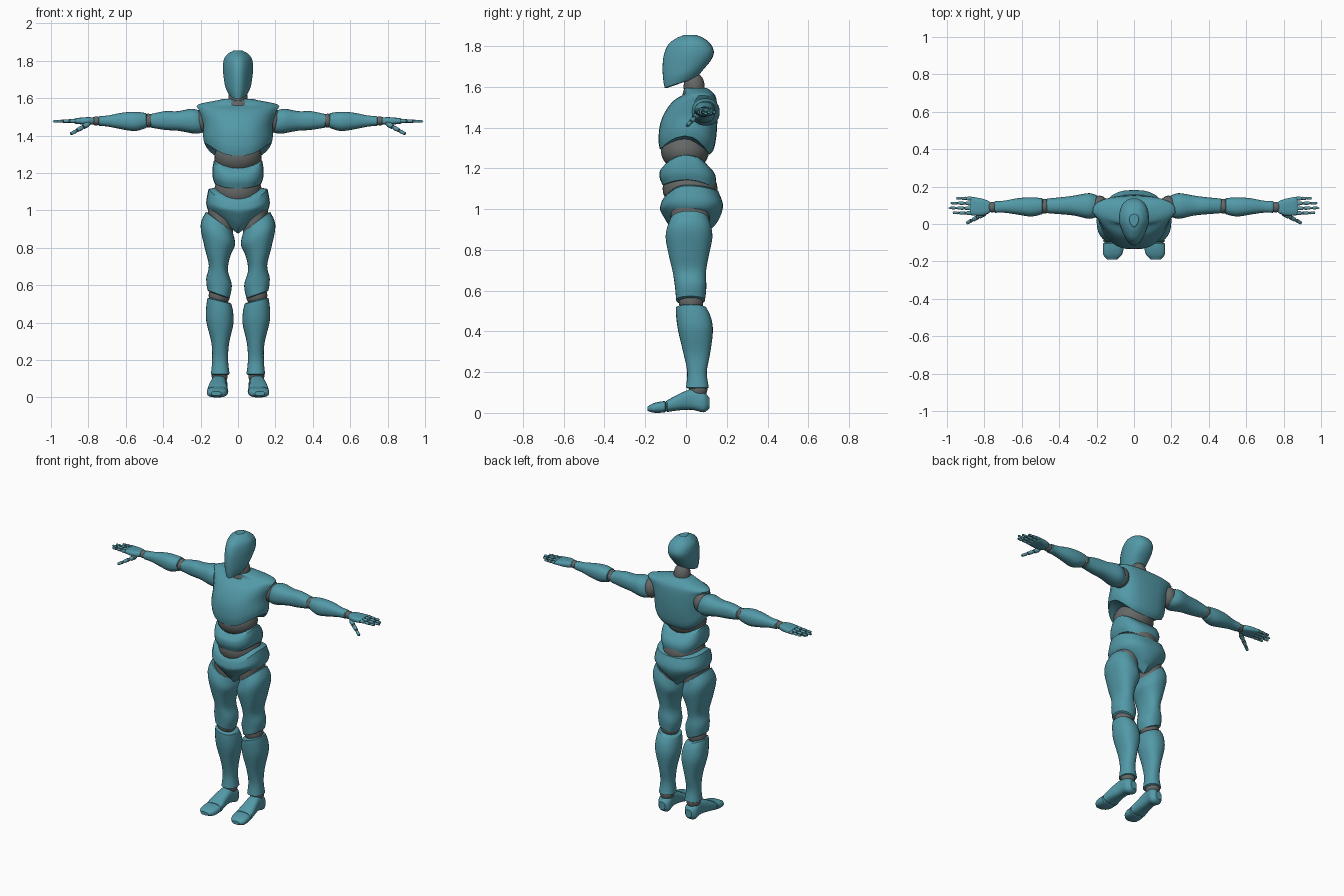
import bpy
import bmesh
from math import cos, sin, pi, copysign, radians
from mathutils import Vector

default_cube = bpy.data.objects.get("Cube")
if default_cube:
    bpy.data.objects.remove(default_cube, do_unlink=True)


def make_material(name, color):
    material = bpy.data.materials.new(name)
    material.use_nodes = True
    material.diffuse_color = color
    material.node_tree.nodes["Principled BSDF"].inputs["Base Color"].default_value = color
    return material


TEAL = make_material("teal shell", (.085, .32, .39, 1))
GREY = make_material("dark grey joint", (.13, .135, .135, 1))
SIDES = (("left_", 1), ("right_", -1))
# How (across, across, along) maps to x, y, z for each loft direction
PLACE = {
    "x": lambda a, b, t: Vector((t, a, b)),
    "y": lambda a, b, t: Vector((a, t, b)),
    "z": lambda a, b, t: Vector((a, b, t)),
}


def finish(name, bm, material, side=1):
    """Mirror if needed, then turn the mesh into a smooth object."""
    for vert in bm.verts:
        vert.co.x *= side
    bmesh.ops.recalc_face_normals(bm, faces=bm.faces)
    mesh = bpy.data.meshes.new(name)
    bm.to_mesh(mesh)
    bm.free()
    mesh.materials.append(material)
    obj = bpy.data.objects.new(name, mesh)
    bpy.context.collection.objects.link(obj)
    bpy.ops.object.select_all(action="DESELECT")
    obj.select_set(True)
    bpy.context.view_layer.objects.active = obj
    bpy.ops.object.shade_smooth_by_angle(angle=radians(38))
    return obj


def smooth_path(stations, steps=4):
    """Catmull-Rom resampling of the section table."""
    pts = [stations[0], *stations, stations[-1]]
    out = []
    for p, q, r, s in zip(pts, pts[1:], pts[2:], pts[3:]):
        for k in range(steps):
            f = k / steps
            out.append([b + f / 2 * (c - a + f * (2 * a - 5 * b + 4 * c - d + f * (3 * (b - c) + d - a)))
                        for a, b, c, d in zip(p, q, r, s)])
    return out + [list(stations[-1])]


def loft(name, axis, stations, side=1, power=2.3, front=0, low=None, high=None,
         material=TEAL, segments=28):
    """Shell through sections (along, min, max, min, max); low and high bend its rims."""
    bm = bmesh.new()
    sections = smooth_path(stations)
    start, end = sections[0][0], sections[-1][0]
    lip = copysign(.005, end - start)

    # A slightly smaller ring at each end rounds the rim
    def shrunk(section, shift, f=.08):
        t, a, b, c, d = section
        return [t + shift, a + f * (b - a), b - f * (b - a), c + f * (d - c), d - f * (d - c)]

    sections = [shrunk(sections[0], -lip), *sections, shrunk(sections[-1], lip)]
    rings = []
    for t, a0, a1, b0, b1 in sections:
        u = min(1, max(0, (t - start) / (end - start)))
        ring = []
        for k in range(segments):
            angle = 2 * pi * k / segments
            c, s = cos(angle), sin(angle)
            c = copysign(abs(c) ** (2 / power), c)
            s = copysign(abs(s) ** (2 / power), s)
            c *= 1 - front * max(0, -s)
            a = (a0 + a1) / 2 + c * (a1 - a0) / 2
            b = (b0 + b1) / 2 + s * (b1 - b0) / 2
            z = t
            if low:
                z += (1 - u) ** 2 * low(a, b)
            if high:
                z += u ** 2 * high(a, b)
            ring.append(bm.verts.new(PLACE[axis](a, b, z)))
        rings.append(ring)
    for ring, above in zip(rings, rings[1:]):
        for k in range(segments):
            j = (k + 1) % segments
            bm.faces.new((ring[k], ring[j], above[j], above[k]))
    caps = [bm.faces.new(rings[0]), bm.faces.new(rings[-1])]
    bmesh.ops.poke(bm, faces=caps)
    return finish(name, bm, material, side)


def ball(name, center, radii, side=1, material=GREY):
    bm = bmesh.new()
    bmesh.ops.create_uvsphere(bm, u_segments=24, v_segments=14, radius=1)
    bmesh.ops.scale(bm, vec=radii, verts=bm.verts)
    bmesh.ops.translate(bm, vec=center, verts=bm.verts)
    return finish(name, bm, material, side)


def digit(name, base, tip, radius, side):
    """Finger of three tapered phalanges with small grey knuckles."""
    base, tip = Vector(base), Vector(tip)
    turn = (tip - base).to_track_quat("Z", "Y")
    for k, part in enumerate(("base", "middle", "tip")):
        p, q = base.lerp(tip, k / 3), base.lerp(tip, (k + .9) / 3)
        bm = bmesh.new()
        bmesh.ops.create_cone(bm, cap_ends=True, segments=10, depth=(q - p).length,
                              radius1=radius * (1 - k * .15), radius2=radius * (.85 - k * .15))
        rims = [e for e in bm.edges if any(len(f.verts) > 4 for f in e.link_faces)]
        bmesh.ops.bevel(bm, geom=rims, offset=radius * .35, segments=2, affect="EDGES")
        for vert in bm.verts:
            vert.co = turn @ vert.co + (p + q) / 2
        finish(f"{name}_{part}", bm, TEAL, side)
        ball(f"{name}_{part}_knuckle", p, [radius * (.8 - k * .12)] * 3, side)


# Head and neck
loft("head", "z", [
    (1.597, -.052, .052, -.105, .06), (1.64, -.068, .068, -.112, .085),
    (1.70, -.077, .077, -.115, .12), (1.76, -.081, .081, -.108, .137),
    (1.81, -.074, .074, -.085, .12), (1.84, -.05, .05, -.045, .085),
    (1.85, -.03, .03, -.02, .06)],
    power=2.4, front=.4, low=lambda x, y: .35 * (y + .1))
ball("neck", (0, .04, 1.6), (.052, .052, .07))
loft("collar", "z", [(1.55, -.07, .07, -.02, .11), (1.585, -.055, .055, -.012, .095)], material=GREY)

# Torso plates and the flexible waist between them
loft("chest", "z", [
    (1.36, -.18, .18, -.128, .115), (1.40, -.187, .187, -.135, .14),
    (1.46, -.185, .185, -.12, .153), (1.53, -.205, .205, -.065, .152),
    (1.565, -.215, .215, -.01, .14), (1.59, -.1, .1, -.01, .11)],
    power=2.8, front=.3,
    low=lambda x, y: -(.07 if y < 0 else .12) * (y / .13) ** 2)
ball("upper_waist", (0, -.005, 1.285), (.127, .118, .1))
loft("abdomen", "z", [
    (1.145, -.125, .125, -.115, .14), (1.18, -.136, .136, -.13, .147),
    (1.225, -.136, .136, -.128, .135), (1.265, -.13, .13, -.115, .115)],
    power=2.6, low=lambda x, y: -.03 * (y / .12) ** 2,
    high=lambda x, y: -.06 * (y / .115) ** 2)
ball("lower_waist", (0, .02, 1.1), (.128, .135, .11))
loft("pelvis", "z", [
    (.88, -.15, .15, -.05, .1), (.94, -.163, .163, -.095, .155),
    (1.03, -.17, .17, -.127, .182), (1.115, -.158, .158, -.118, .158)],
    power=2.5, low=lambda x, y: .75 * abs(x),
    high=lambda x, y: -(.075 if y < 0 else .015) * (y / .12) ** 2)

for prefix, side in SIDES:
    # Leg
    loft(prefix + "hip_joint", "z", [
        (.82, .03, .165, -.075, .11), (.9, .025, .16, -.075, .115)],
        side, high=lambda x, y: .75 * x, low=lambda x, y: .75 * x, material=GREY)
    loft(prefix + "thigh", "z", [
        (.53, .045, .163, -.048, .093), (.60, .033, .17, -.054, .1),
        (.67, .054, .156, -.065, .098), (.74, .042, .178, -.085, .113),
        (.81, .015, .2, -.1, .13), (.862, .028, .172, -.08, .115)],
        side, low=lambda x, y: .35 * (x - .04), high=lambda x, y: .75 * x)
    ball(prefix + "knee_joint", (.1, .025, .545), (.057, .06, .06), side)
    loft(prefix + "shin", "z", [
        (.125, .045, .145, .0, .112), (.20, .053, .138, .006, .102),
        (.29, .048, .142, -.012, .118), (.40, .025, .17, -.038, .132),
        (.47, .026, .17, -.048, .122), (.515, .035, .163, -.05, .1)],
        side, high=lambda x, y: .25 * (x - .1))
    ball(prefix + "ankle_joint", (.098, .06, .115), (.043, .045, .045), side)

    # Foot
    loft(prefix + "foot", "y", [
        (-.092, .052, .165, .004, .062), (-.04, .06, .157, .012, .09),
        (.03, .062, .143, .015, .118), (.085, .055, .142, .003, .105),
        (.11, .072, .125, .018, .08)], side, power=2.7)
    loft(prefix + "toe_joint", "y", [
        (-.12, .06, .157, .008, .052), (-.08, .06, .157, .01, .055)], side, material=GREY)
    loft(prefix + "toes", "y", [
        (-.184, .085, .148, .008, .034), (-.165, .065, .164, .002, .045),
        (-.135, .056, .167, .0, .054), (-.104, .054, .165, .003, .058)], side, power=2.7)

    # Arm
    ball(prefix + "shoulder_joint", (.185, .09, 1.48), (.05, .062, .066), side)
    loft(prefix + "upper_arm", "x", [
        (.195, .04, .15, 1.42, 1.535), (.24, .028, .165, 1.41, 1.543),
        (.32, .045, .152, 1.425, 1.53), (.39, .052, .143, 1.43, 1.53),
        (.465, .058, .136, 1.442, 1.515)], side,
        low=lambda y, z: .25 * (z - 1.48))
    ball(prefix + "elbow_joint", (.48, .095, 1.48), (.035, .04, .037), side)
    loft(prefix + "forearm", "x", [
        (.492, .052, .138, 1.44, 1.52), (.55, .04, .143, 1.424, 1.527),
        (.62, .05, .138, 1.433, 1.522), (.69, .06, .125, 1.447, 1.508),
        (.742, .06, .122, 1.452, 1.503)], side)
    ball(prefix + "wrist_joint", (.758, .09, 1.478), (.03, .028, .024), side)

    # Hand
    loft(prefix + "palm", "x", [
        (.775, .058, .122, 1.46, 1.497), (.81, .045, .135, 1.457, 1.498),
        (.868, .046, .146, 1.463, 1.493)], side, power=3)
    for k, (finger, reach) in enumerate((("index", .975), ("middle", .995),
                                         ("ring", .985), ("little", .955))):
        y = .058 + k * .026
        digit(prefix + finger + "_finger", (.868, y, 1.478), (reach, y + .002, 1.476), .0115, side)
    digit(prefix + "thumb", (.80, .055, 1.462), (.9, .002, 1.405), .015, side)
